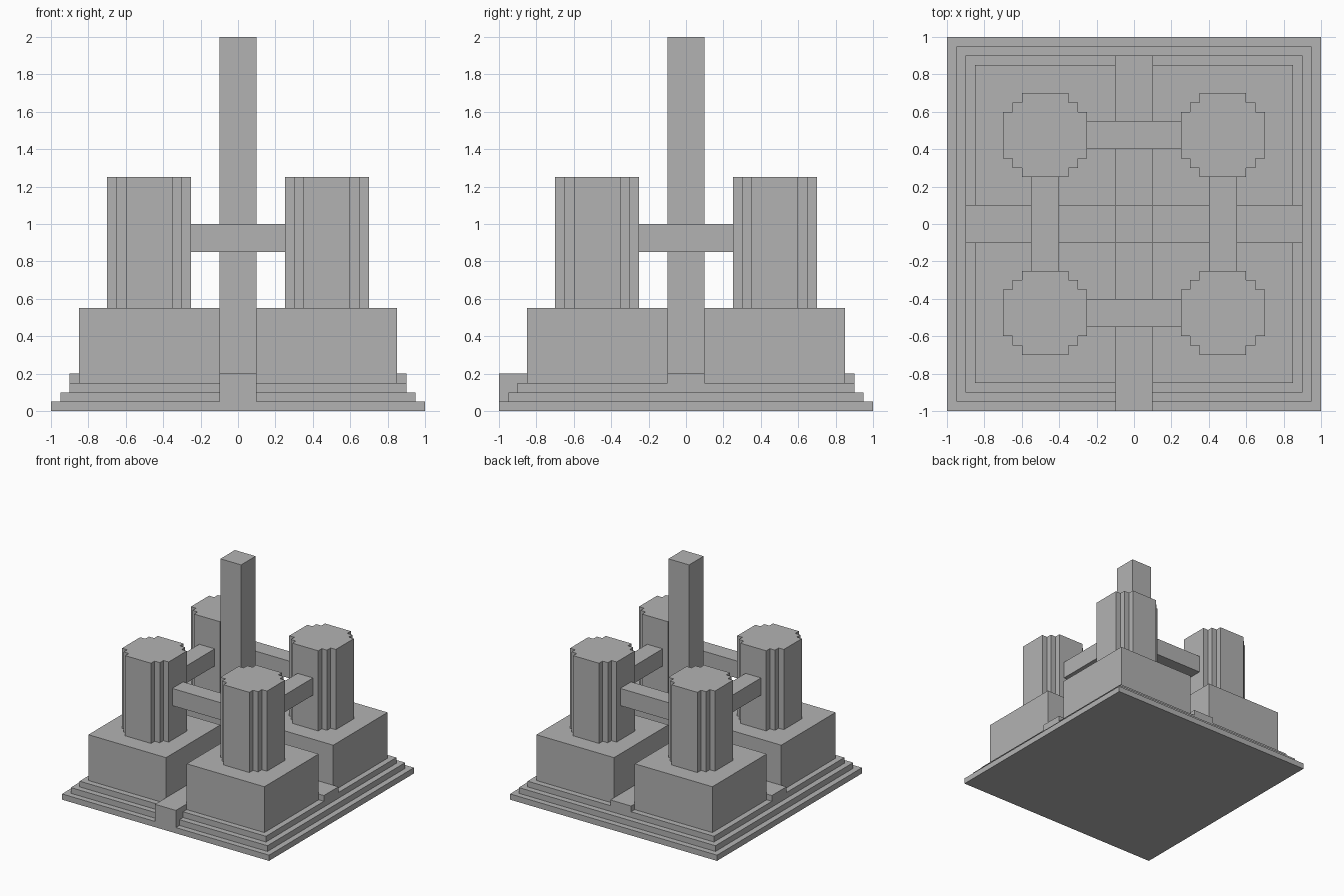
import bpy
import bmesh

cube = bpy.data.objects.get("Cube")
if cube:
    bpy.data.objects.remove(cube, do_unlink=True)

STONE = (0.448, 0.448, 0.448, 1)
stone = bpy.data.materials.new("grey stone")
stone.use_nodes = True
stone.diffuse_color = STONE
stone.node_tree.nodes["Principled BSDF"].inputs["Base Color"].default_value = STONE


def prism(name, outline, z0, z1):
    """Extrude a counter-clockwise outline from z0 up to z1."""
    bm = bmesh.new()
    face = bm.faces.new([bm.verts.new((x, y, z0)) for x, y in outline])
    top = bmesh.ops.extrude_face_region(bm, geom=[face])
    moved = [g for g in top["geom"] if isinstance(g, bmesh.types.BMVert)]
    bmesh.ops.translate(bm, verts=moved, vec=(0, 0, z1 - z0))
    bmesh.ops.recalc_face_normals(bm, faces=bm.faces)
    mesh = bpy.data.meshes.new(name)
    bm.to_mesh(mesh)
    bm.free()
    mesh.materials.append(stone)
    obj = bpy.data.objects.new(name, mesh)
    bpy.context.collection.objects.link(obj)
    return obj


def box(name, x0, x1, y0, y1, z0, z1):
    return prism(name, [(x0, y0), (x1, y0), (x1, y1), (x0, y1)], z0, z1)


# Stepped base
STEP = 0.05
for i in range(3):
    r = 1 - i * STEP
    box(f"base_tier_{i + 1}", -r, r, -r, r, i * STEP, (i + 1) * STEP)

# Raised walkways, the front one reaching the base edge
box("main_walkway", -0.1, 0.1, -1, 0.9, 0.05, 0.2)
box("left_walkway", 0.1, 0.9, -0.1, 0.1, 0.15, 0.2)
box("right_walkway", -0.9, -0.1, -0.1, 0.1, 0.15, 0.2)

# Central pillar
box("central_pillar", -0.1, 0.1, -0.1, 0.1, 0.2, 2)

# Tower outline: one stepped corner turned to all four quarters
corner = [(0.225, 0.125), (0.175, 0.125), (0.175, 0.175),
          (0.125, 0.175), (0.125, 0.225)]
outline = []
for quarter in range(4):
    outline += corner
    corner = [(-y, x) for x, y in corner]

# Four corner blocks, each carrying a tower
for side, sx in (("left", 1), ("right", -1)):
    for end, sy in (("front", -1), ("back", 1)):
        cx, cy = sx * 0.475, sy * 0.475
        h = 0.375
        box(f"{end}_{side}_block", cx - h, cx + h, cy - h, cy + h, 0.15, 0.55)
        prism(f"{end}_{side}_tower",
              [(cx + x, cy + y) for x, y in outline], 0.55, 1.25)

# Bridges joining neighbouring towers
for end, s in (("front", -1), ("back", 1)):
    c = s * 0.475
    box(f"{end}_bridge", -0.25, 0.25, c - 0.075, c + 0.075, 0.85, 1)
for side, s in (("left", 1), ("right", -1)):
    c = s * 0.475
    box(f"{side}_bridge", c - 0.075, c + 0.075, -0.25, 0.25, 0.85, 1)
